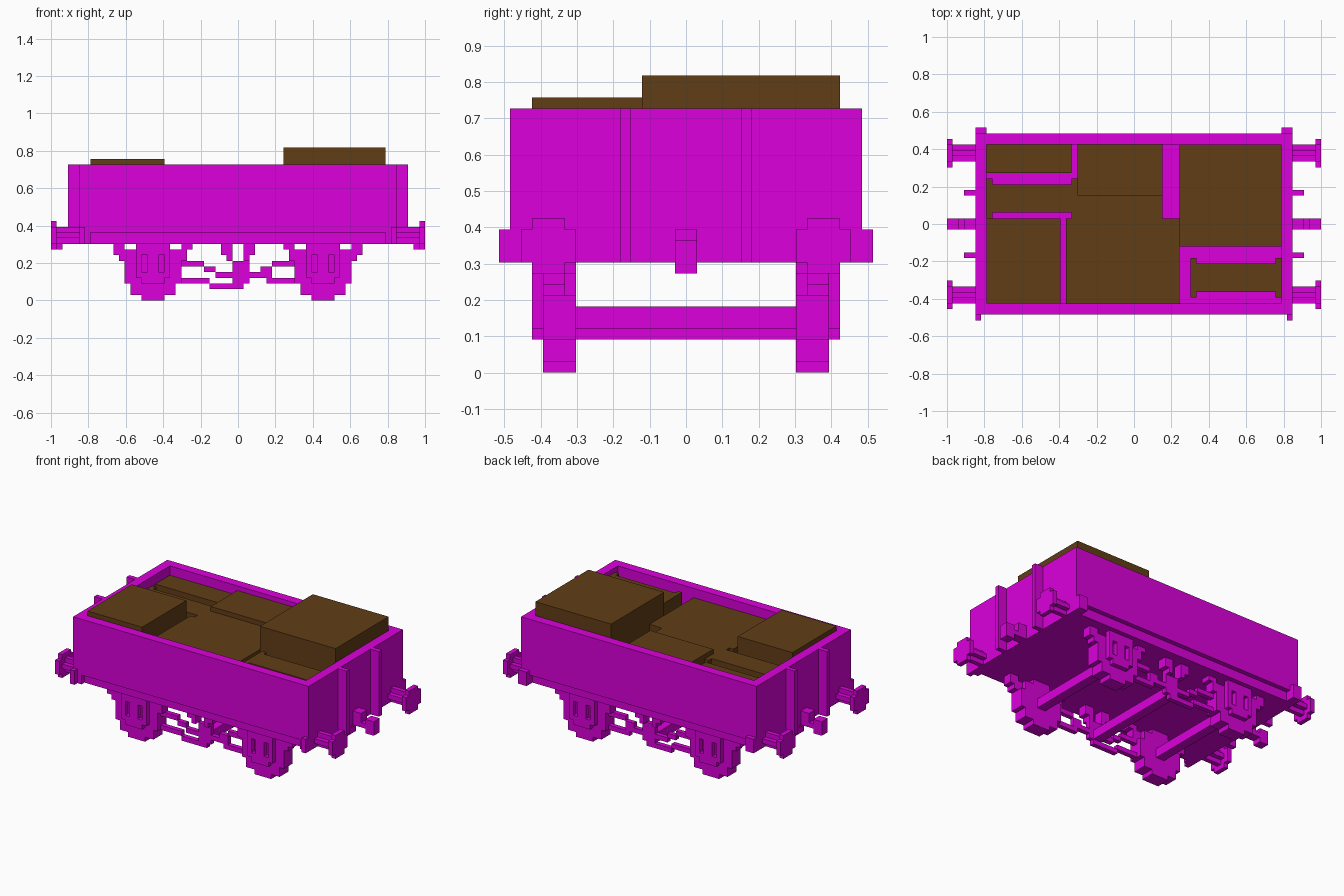
import bpy, bmesh

cube = bpy.data.objects.get("Cube")
if cube:
    bpy.data.objects.remove(cube, do_unlink=True)

U = 2 / 66  # one grid block


def material(name, rgb):
    m = bpy.data.materials.new(name)
    m.use_nodes = True
    m.diffuse_color = (*rgb, 1)
    m.node_tree.nodes["Principled BSDF"].inputs["Base Color"].default_value = (*rgb, 1)
    return m


MAGENTA = material("magenta", (0.71, 0.0, 0.71))
BROWN = material("brown", (0.119, 0.047, 0.008))


def part(name, boxes, mat=MAGENTA, mx=False, my=False):
    """One object from boxes (x0, x1, y0, y1, z0, z1) in blocks, optionally mirrored."""
    bm = bmesh.new()
    for sx in (1, -1) if mx else (1,):
        for sy in (1, -1) if my else (1,):
            for x0, x1, y0, y1, z0, z1 in boxes:
                verts = bmesh.ops.create_cube(bm, size=1)["verts"]
                for v in verts:
                    v.co.x = sx * U * (x1 if v.co.x > 0 else x0)
                    v.co.y = sy * U * (y1 if v.co.y > 0 else y0)
                    v.co.z = U * (z1 if v.co.z > 0 else z0)
    bmesh.ops.recalc_face_normals(bm, faces=bm.faces)
    mesh = bpy.data.meshes.new(name)
    bm.to_mesh(mesh)
    bm.free()
    mesh.materials.append(mat)
    obj = bpy.data.objects.new(name, mesh)
    bpy.context.collection.objects.link(obj)


def plates(y0, y1, rects):
    """Boxes of equal y depth from (x0, x1, z0, z1) rectangles."""
    return [(a, b, y0, y1, c, d) for a, b, c, d in rects]


# Body
part("floor", [(-26, 26, -15, 15, 10, 12)])
part("side_walls", [(-26, 26, 14, 16, 12, 24)], my=True)
part("end_walls", [(26, 28, -16, 16, 10, 24)], mx=True)
part("end_ribs", [(28, 30, 5, 6, 10, 24)], mx=True, my=True)
part("corner_tabs", [(27, 28, -17, -16, 10, 13), (26, 28, 16, 17, 10, 13)], mx=True)

# Buffers and coupling hooks
part("buffers", [
    (28, 32, 11, 14, 11, 12), (28, 32, 12, 13, 10, 13),
    (32, 33, 10, 15, 10, 13), (32, 33, 11, 14, 9, 14),
], mx=True, my=True)
part("coupling_hooks", [
    (28, 30, -1, 1, 10, 13), (30, 32, -1, 1, 10, 11), (31, 33, -1, 1, 9, 12),
], mx=True)

# Wheels as stepped discs, with axles
part("wheels", plates(10, 13, [
    (13, 17, 0, 1), (11, 19, 1, 3), (10, 20, 3, 7), (11, 19, 7, 9), (13, 17, 9, 10),
]), mx=True, my=True)
part("axles", [(14, 16, -10, 10, 4, 6)], mx=True)

# Slotted axle guards outside the wheels, springs beside them
part("axle_guards", plates(13, 14, [
    (13, 17, 3, 4), (12, 18, 4, 5), (12, 13, 5, 10), (17, 18, 5, 10),
    (14, 16, 5, 8), (13, 17, 8, 10),
]), mx=True, my=True)
part("springs", plates(11, 13, [
    (20, 22, 8, 10), (19, 21, 7, 9), (18, 20, 6, 7),
    (8, 10, 9, 10), (9, 11, 7, 9), (10, 12, 6, 7),
]), mx=True, my=True)

# Brake linkage between the wheels
part("brake_rods", plates(11, 12, [
    (-10, -6, 6, 7), (-6, -4, 5, 6), (-4, -1, 4, 5), (-10, -5, 3, 4),
    (-5, 1, 2, 3), (-1, 2, 3, 7), (2, 4, 4, 5), (4, 6, 4, 6),
    (6, 10, 6, 7), (5, 10, 3, 4),
]), my=True)
part("brake_hangers", plates(11, 13, [(1, 3, 8, 10), (1, 2, 7, 8)]), mx=True, my=True)
part("brake_shaft", [(-1, 1, -12, 12, 3, 5)])

# Cargo blocks
part("cargo_front_left_block", [(-26, -13, -14, 1, 12, 25)], BROWN)
part("cargo_tall_block", [(8, 26, -4, 14, 12, 27)], BROWN)
part("cargo_low_block", [(-12, 8, -14, 1, 12, 22), (-10, 5, 1, 5, 12, 22)], BROWN)
part("cargo_back_block", [(-10, 5, 5, 14, 12, 23)], BROWN)
part("cargo_corner_block", [(-26, -11, 9, 14, 12, 22)], BROWN)
part("cargo_long_block", [
    (-25, -11, 2, 7, 12, 22), (-26, -25, 1, 8, 12, 22), (-11, -10, 1, 8, 12, 22),
], BROWN)
part("cargo_flanged_block", [
    (11, 25, -12, -7, 12, 23), (10, 11, -13, -6, 12, 23), (25, 26, -13, -6, 12, 23),
], BROWN)
